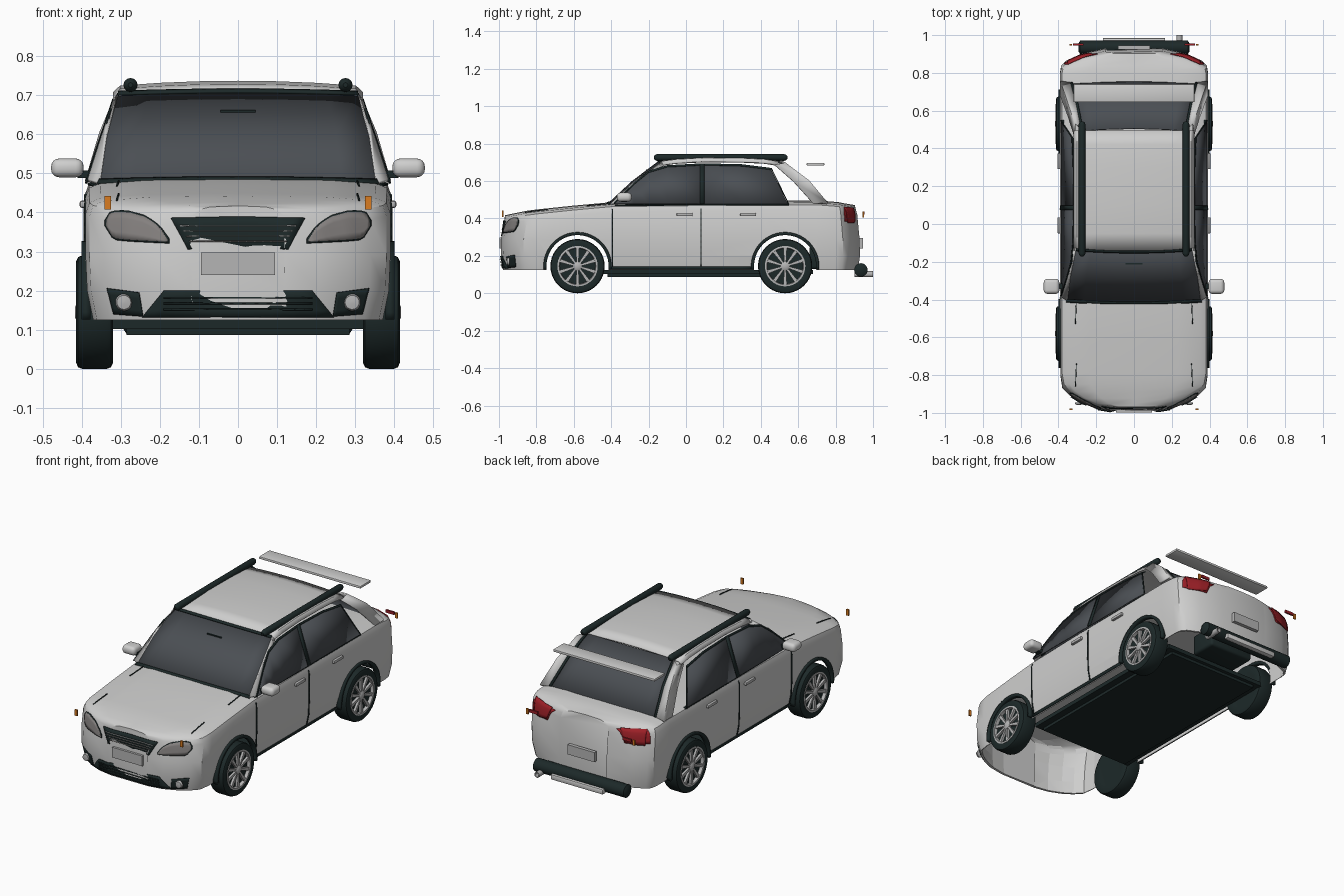
import bpy, bmesh, math
from mathutils import Vector, Matrix
from mathutils.bvhtree import BVHTree

if "Cube" in bpy.data.objects:
    bpy.data.objects.remove(bpy.data.objects["Cube"])


def mat(name, r, g, b):
    m = bpy.data.materials.new(name)
    m.diffuse_color = (r, g, b, 1)
    m.use_nodes = True
    m.node_tree.nodes["Principled BSDF"].inputs["Base Color"].default_value = m.diffuse_color
    return m


PAINT = mat("body paint", .62, .62, .615)
GLASS = mat("tinted glass", .07, .078, .088)
DARK = mat("dark trim", .012, .022, .022)
RED = mat("red lens", .33, .014, .02)
AMBER = mat("amber lens", .7, .2, .015)
LAMP = mat("headlamp lens", .23, .215, .21)
SILVER = mat("silver", .46, .46, .46)


def finish(name, bm, m, smooth=True, angle=35):
    bmesh.ops.recalc_face_normals(bm, faces=bm.faces)
    me = bpy.data.meshes.new(name)
    bm.to_mesh(me)
    bm.free()
    ob = bpy.data.objects.new(name, me)
    bpy.context.collection.objects.link(ob)
    me.materials.append(m)
    if smooth:
        shade(ob, angle)
    return ob


def shade(ob, angle=35):
    bpy.ops.object.select_all(action='DESELECT')
    ob.select_set(True)
    bpy.context.view_layer.objects.active = ob
    bpy.ops.object.shade_smooth_by_angle(angle=math.radians(angle))


def skin(rows, closed=False, caps=False):
    """Quad mesh joining equally long rows of points."""
    bm = bmesh.new()
    vs = [[bm.verts.new(p) for p in r] for r in rows]
    n = len(rows[0])
    for a, b in zip(vs, vs[1:]):
        for i in range(n if closed else n - 1):
            j = (i + 1) % n
            bm.faces.new((a[i], a[j], b[j], b[i]))
    if caps:
        bm.faces.new(vs[0])
        bm.faces.new(vs[-1])
    return bm


def panel(name, rows, m, thick=.006):
    ob = finish(name, skin(rows), m)
    s = ob.modifiers.new("thickness", 'SOLIDIFY')
    s.thickness, s.offset = thick, 0
    return ob


def box(name, lo, hi, m, bevel=0, seg=3):
    bm = bmesh.new()
    bmesh.ops.create_cube(bm, size=1)
    for v in bm.verts:
        v.co = [(lo[i] + hi[i]) / 2 + v.co[i] * (hi[i] - lo[i]) for i in range(3)]
    if bevel:
        bmesh.ops.bevel(bm, geom=bm.edges[:], offset=bevel, segments=seg, affect='EDGES', profile=.5)
    return finish(name, bm, m, bool(bevel))


def lathe(name, profile, centre, axis, m, n=40):
    """Spin (radius, offset) points round the x or y axis."""
    rows = []
    for r, o in profile:
        ring = []
        for k in range(n):
            t = math.tau * k / n
            c, s = r * math.cos(t), r * math.sin(t)
            ring.append(Vector(centre) + Vector((o, c, s) if axis == 'x' else (c, o, s)))
        rows.append(ring)
    return finish(name, skin(rows, True, True), m)


def lerp(pts, x):
    if x <= pts[0][0]:
        return pts[0][1]
    for (a, u), (b, v) in zip(pts, pts[1:]):
        if x <= b:
            return u + (v - u) * (x - a) / (b - a)
    return pts[-1][1]


# Body shell: cross-sections along the length, hollow, with wheel arches cut out
WIDTH = [(-.99, .12), (-.975, .21), (-.945, .285), (-.91, .34), (-.87, .38), (-.8, .39),
         (.8, .392), (.84, .386), (.865, .362), (.9, .285), (.93, .15)]
TOP = [(-.99, .405), (-.94, .416), (-.87, .43), (-.6, .457), (-.4, .475), (0, .48),
       (.7, .485), (.84, .475), (.93, .46)]
STATIONS = [-.99, -.975, -.945, -.91, -.87, -.8, -.6, -.4, 0, .4, .7, .8, .84, .865, .9, .93]
LEAN_F = [(.125, .012), (.2, 0), (.29, .002), (.4, .022)]
LEAN_R = [(.125, -.01), (.2, 0), (.38, -.004), (.48, -.03)]


def body_rows(dx=0, dz=0, sy=1, bottom=.125):
    rows = []
    for y in STATIONS:
        w, t = lerp(WIDTH, y) - dx, lerp(TOP, y) - dz
        half = [(0, t + .012), (.6 * w, t + .009), (.9 * w, t), (.975 * w, t - .012), (w, t - .04),
                (w, .29), (.99 * w, .2), (.95 * w, bottom)]
        ring = half + [(-x, z) for x, z in half[:0:-1]]
        wt = min(1, max(0, (abs(y) - .75) / .12))
        lean = LEAN_F if y < 0 else LEAN_R
        rows.append([(x, y * sy + wt * lerp(lean, z), z) for x, z in ring])
    return rows


bm = skin(body_rows(), True, True)
tree = BVHTree.FromBMesh(bm)
body = finish("body_shell", bm, PAINT)
cutters = [finish("cavity_cutter", skin(body_rows(.012, .016, .98, .02), True, True), DARK, False)]
for y in (-.58, .53):
    cutters.append(lathe("arch_cutter", [(.168, -.6), (.168, .6)], (0, y, .145), 'x', DARK, 64))
for c in cutters:
    b = body.modifiers.new("cut", 'BOOLEAN')
    b.operation, b.object, b.solver = 'DIFFERENCE', c, 'EXACT'
    bpy.context.view_layer.objects.active = body
    bpy.ops.object.modifier_apply(modifier=b.name)
    bpy.data.objects.remove(c)
body.data.materials.clear()
body.data.materials.append(PAINT)
body.data.polygons.foreach_set("material_index", [0] * len(body.data.polygons))
shade(body)


# Thin plates laid on the body: upper and lower outlines projected from a direction
def decal(name, upper, lower, side, m, lift=.004, n=12, k=5):
    def along(pts, t):
        u = t * (len(pts) - 1)
        i = min(int(u), len(pts) - 2)
        return Vector(pts[i]).lerp(Vector(pts[i + 1]), u - i)
    rows = []
    for j in range(k):
        row = []
        for i in range(n + 1):
            a, b = along(upper, i / n).lerp(along(lower, i / n), j / (k - 1))
            o, d = {'front': ((a, -2, b), (0, 1, 0)), 'back': ((a, 2, b), (0, -1, 0)),
                    'right': ((2, a, b), (-1, 0, 0)), 'left': ((-2, a, b), (1, 0, 0)),
                    'top': ((a, b, 2), (0, 0, -1))}[side]
            hit = tree.ray_cast(Vector(o), Vector(d))[0]
            if hit is None:
                hit = tree.find_nearest(Vector(o) + 1.08 * Vector(d))[0]
            row.append(hit - lift * Vector(d))
        rows.append(row)
    return panel(name, rows, m, .004)


def flip(pts, s):
    return [(s * a, b) for a, b in pts]


# Front: grille, intake, number plates
decal("grille_surround", [(-.172, .386), (0, .39), (.172, .386)], [(-.128, .306), (0, .306), (.128, .306)], 'front', DARK)
for i in range(4):
    z, h = .325 + i * .013, .125 + i * .008
    decal("grille_slat", [(-h, z + .003), (h, z + .003)], [(-h, z), (h, z)], 'front', SILVER if i == 3 else LAMP, .008, k=2)
decal("lower_intake", [(-.19, .2), (.19, .2)], [(-.245, .132), (.245, .132)], 'front', DARK)
for z in (.15, .165, .18):
    decal("intake_slat", [(-.19, z + .004), (.19, z + .004)], [(-.19, z), (.19, z)], 'front', DARK, .009, k=2)
box("front_plate", (-.095, -.998, .24), (.095, -.985, .298), SILVER)
box("rear_plate", (-.085, .925, .24), (.085, .945, .295), SILVER)

for s, side in ((1, 'right'), (-1, 'left')):
    # Lamps
    for nm, g, m, lift in (("headlamp_rim", .004, DARK, .003), ("headlamp", 0, LAMP, .006)):
        decal(nm, flip([(.18 - g, .33 + g), (.2, .363 + g), (.235, .388 + g), (.285, .402 + g), (.325, .4 + g), (.336 + g, .38)], s),
              flip([(.18 - g, .325 - g), (.22, .327 - g), (.26, .329 - g), (.29, .331 - g), (.318, .334 - g), (.336 + g, .365)], s), 'front', m, lift)
    decal("fog_recess", flip([(.253, .195), (.335, .206)], s), flip([(.243, .134), (.318, .14)], s), 'front', DARK)
    lathe("fog_lamp", [(.022, -.012), (.022, -.004), (.018, -.016), (.004, -.018)][1:], (s * .292, -.94, .17), 'y', SILVER, 20)
    box("front_indicator", (s * .333 - .008, -.985, .408), (s * .333 + .008, -.976, .442), AMBER)
    decal("tail_lamp", flip([(.215, .455), (.29, .46), (.35, .462)], s), flip([(.245, .385), (.3, .375), (.35, .375)], s), 'back', RED, .007)
    decal("tail_lamp_side", [(.845, .455), (.9, .445)], [(.85, .385), (.9, .375)], side, RED, .005)
    box("rear_reflector", (s * .295 - .027, .945, .42), (s * .295 + .027, .955, .436), RED)
    box("rear_indicator", (s * .335 - .007, .945, .405), (s * .335 + .007, .952, .436), AMBER)

    # Door seams, sill and handles
    for y0, y1 in ((-.392, -.392), (.08, .08)):
        decal("door_seam", [(y0 - .003, .475), (y0 + .003, .475)], [(y1 - .003, .14), (y1 + .003, .14)], side, DARK, .002, 1, 12)
    decal("sill_strip", [(-.4, .143), (.355, .143)], [(-.4, .127), (.355, .127)], side, DARK, .004, 12, 2)
    decal("belt_strip", [(-.38, .474), (.55, .478)], [(-.38, .468), (.55, .472)], side, DARK, .003, 12, 2)
    for y in (-.05, .29):
        x = sorted((s * .385, s * .405))
        box("door_handle", (x[0], y, .412), (x[1], y + .085, .43), SILVER, .005, 2)
    for y0, y1 in ((-.53, -.4), (-.86, -.74)):
        decal("hood_seam", [(s * .305 - .002, y1), (s * .305 + .002, y1)], [(s * .31 - .002, y0), (s * .31 + .002, y0)], 'top', DARK, .002, 1, 6)

    # Side glass with dark frames and centre pillar
    def at(y, z, out=0):
        return (s * (.384 - (z - .48) * .33 + out), y, z)
    panel("front_side_glass", [[at(*p) for p in ((-.36, .5), (-.28, .58), (-.2, .645), (-.1, .675), (.09, .685))],
                               [at(y, .478) for y in (-.385, -.28, -.2, -.1, .09)]], GLASS)
    panel("rear_side_glass", [[at(*p) for p in ((.09, .685), (.3, .68), (.455, .66))],
                              [at(y, .478) for y in (.09, .3, .545)]], GLASS)
    panel("centre_pillar", [[at(.074, .69, .004), at(.098, .69, .004)], [at(.074, .478, .004), at(.098, .478, .004)]], DARK)
    frame = [(-.385, .482), (-.28, .585), (-.2, .65), (-.1, .68), (.09, .69), (.3, .685), (.458, .665), (.548, .48)]
    panel("window_frame", [[at(y, z + .004, .003) for y, z in frame], [at(y, z - .006, .003) for y, z in frame]], DARK)

    # Windscreen pillar and rear pillar
    panel("front_pillar", [[(s * .352, -.405, .474), (s * .334, -.27, .598), (s * .305, -.13, .703)],
                           [at(-.385, .482), at(-.25, .615), at(-.12, .683)]], PAINT, .01)
    panel("rear_pillar", [[(s * .315, .475, .685), (s * .347, .575, .597), (s * .386, .68, .48)],
                          [(s * .312, .53, .694), (s * .352, .655, .6), (s * .388, .755, .48)],
                          [(s * .278, .5, .71), (s * .305, .63, .61), (s * .335, .745, .485)]], PAINT, .012)
    panel("rear_pillar_seal", [[(s * .28, .497, .714), (s * .307, .635, .613), (s * .337, .75, .488)],
                               [(s * .268, .497, .714), (s * .295, .635, .613), (s * .325, .75, .488)]], DARK, .008)

    # Roof rail
    lathe("roof_rail", [(.006, -.172), (.014, -.166), (.018, -.155), (.018, .525), (.014, .537), (.006, .543)], (s * .275, 0, .726), 'y', DARK, 16)

    # Door mirror
    x = sorted((s * .395, s * .478))
    box("door_mirror", (x[0], -.37, .49), (x[1], -.29, .538), PAINT, .02, 4)
    x = sorted((s * .36, s * .41))
    box("mirror_stalk", (x[0], -.345, .488), (x[1], -.315, .508), DARK)

    # Wheels and arch lips
    for y in (-.58, .53):
        arc = [math.radians(-6 + 192 * i / 32) for i in range(33)]
        panel("arch_lip", [[(s * .389, y + r * math.cos(t), .145 + r * math.sin(t)) for t in arc] for r in (.166, .182)], DARK, .024)
        c = (s * .367, y, .145)
        lathe("tyre", [(r, s * o) for r, o in ((.1, -.044), (.13, -.047), (.141, -.042), (.145, -.032), (.145, .032), (.141, .042), (.13, .047), (.108, .045), (.1, .03))], c, 'x', DARK)
        lathe("rim", [(r, s * o) for r, o in ((.101, .01), (.108, .047), (.098, .048), (.094, .02))], c, 'x', SILVER)
        lathe("brake_disc", [(.094, s * .012), (.094, s * .022)], c, 'x', DARK)
        lathe("hub", [(.024, s * .02), (.024, s * .044), (.014, s * .05)], c, 'x', SILVER, 20)
        bm = bmesh.new()
        for k in range(10):
            new = bmesh.ops.create_cube(bm, size=1)['verts']
            for v in new:
                far = v.co.z > 0
                v.co = (s * (.035 + v.co.x * .016), v.co.y * (.019 if far else .01), .098 if far else .015)
            bmesh.ops.rotate(bm, verts=new, cent=(0, 0, 0), matrix=Matrix.Rotation(math.tau * k / 10, 3, 'X'))
        bmesh.ops.translate(bm, verts=bm.verts, vec=c)
        finish("wheel_spokes", bm, SILVER, False)

# Roof, windscreen and rear glass
ROOF = [(-.14, .7), (-.05, .712), (.1, .72), (.3, .718), (.42, .712), (.495, .7)]
XS = [-.316, -.3, -.2, -.1, 0, .1, .2, .3, .316]
panel("roof", [[(x, y, z - .016 if abs(x) > .31 else z + .012 * (1 - (x / .3) ** 2)) for x in XS] for y, z in ROOF], PAINT, .01)


def screen(name, edge, bow, m):
    """Sheet across the car through (half width, y, z) with a bowed centre."""
    panel(name, [[(w * u / 4, y + bow * (1 - (u / 4) ** 2), z + .006 * (1 - (u / 4) ** 2)) for u in range(-4, 5)] for w, y, z in edge], m)


screen("windscreen", [(.355, -.402, .474), (.335, -.275, .592), (.306, -.132, .7)], -.012, GLASS)
screen("windscreen_top_seal", [(.308, -.142, .701), (.306, -.13, .709)], -.012, DARK)
screen("windscreen_base_seal", [(.36, -.414, .474), (.355, -.4, .484)], -.012, DARK)
screen("rear_glass", [(.28, .492, .703), (.305, .625, .605), (.333, .74, .484)], .012, GLASS)
box("sensor_strip", (-.045, -.215, .652), (.045, -.195, .662), DARK)
box("rear_spoiler", (-.32, .645, .683), (.32, .74, .697), PAINT, .004, 2)

# Underside, rear tube bumper, step and exhaust
box("floor_plate", (-.325, -.44, .102), (.325, .68, .125), DARK)
box("floor_rib", (-.285, -.42, .086), (.285, .66, .103), DARK)
box("fuel_tank", (-.14, .66, .13), (.14, .82, .25), DARK, .015)
lathe("rear_tube_bumper", [(.02, -.295), (.036, -.285), (.036, .285), (.02, .295)], (0, .935, .125), 'x', DARK, 20)
box("rear_step", (-.165, .955, .09), (.165, .985, .12), PAINT, .006, 2)
lathe("exhaust_tip", [(.016, .9), (.016, 1.0), (.012, 1.0), (.012, .97)], (.24, 0, .102), 'y', SILVER, 16)
